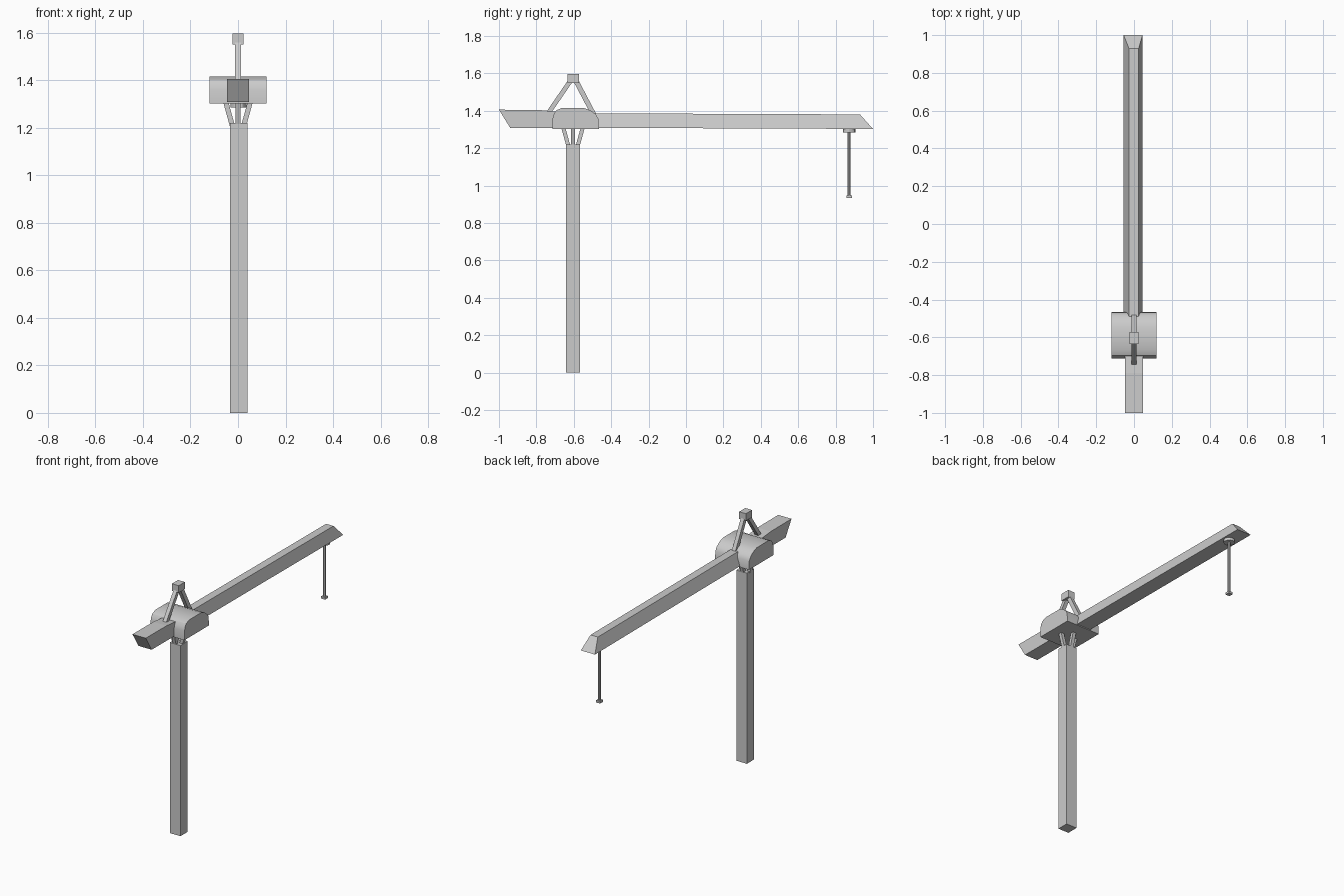
import bpy, bmesh
from mathutils import Vector

if "Cube" in bpy.data.objects:
    bpy.data.objects.remove(bpy.data.objects["Cube"])


def make(name, verts, faces):
    me = bpy.data.meshes.new(name)
    me.from_pydata(verts, [], faces)
    bm = bmesh.new()
    bm.from_mesh(me)
    bmesh.ops.recalc_face_normals(bm, faces=bm.faces)
    bm.to_mesh(me)
    bm.free()
    ob = bpy.data.objects.new(name, me)
    bpy.context.collection.objects.link(ob)
    return ob


def loft(name, rings):
    """Join equal-sized point rings and cap both ends."""
    n = len(rings[0])
    faces = [tuple(range(n)), tuple(range((len(rings) - 1) * n, len(rings) * n))]
    for r in range(len(rings) - 1):
        for i in range(n):
            j = (i + 1) % n
            faces.append((r * n + i, r * n + j, (r + 1) * n + j, (r + 1) * n + i))
    return make(name, [p for ring in rings for p in ring], faces)


def box(name, x0, x1, y0, y1, z0, z1):
    return loft(name, [[(x0, y0, z), (x1, y0, z), (x1, y1, z), (x0, y1, z)] for z in (z0, z1)])


def beam(name, a, b, w, d):
    """Slanted bar with horizontal ends: w along x, d along y."""
    return loft(name, [[(p[0] + sx * w / 2, p[1] + sy * d / 2, p[2])
                        for sx, sy in ((-1, -1), (1, -1), (1, 1), (-1, 1))] for p in (a, b)])


def cylinder(name, x, y, z0, z1, r, sides):
    bpy.ops.mesh.primitive_cylinder_add(vertices=sides, radius=r, depth=z1 - z0,
                                        location=(x, y, (z0 + z1) / 2))
    ob = bpy.context.object
    ob.name = name
    bpy.ops.object.shade_smooth_by_angle()
    return ob


CY = -0.604  # mast axis

# Mast
box("mast", -0.034, 0.041, CY - 0.037, CY + 0.037, 0, 1.22)

# Splayed struts between mast and cab
for i, (dx, dy) in enumerate(((1, 0), (-1, 0), (0, 1), (0, -1))):
    beam(f"neck_strut_{i}", (dx * 0.023, CY + dy * 0.023, 1.205),
         (dx * 0.052, CY + dy * 0.052, 1.31), 0.022, 0.022)

# Machinery cab with a rounded roof, profile in y and z
profile = [(-0.713, 1.303), (-0.713, 1.36), (-0.706, 1.385), (-0.695, 1.402),
           (-0.665, 1.415), (-0.545, 1.415), (-0.51, 1.402), (-0.483, 1.382),
           (-0.468, 1.358), (-0.466, 1.303)]
cab = loft("cab", [[(x, y, z) for y, z in profile] for x in (-0.12, 0.12)])
bpy.context.view_layer.objects.active = cab
cab.select_set(True)
bpy.ops.object.shade_smooth_by_angle()

# Long tapered-section jib with a sloped tip
loft("jib", [[(-0.055, yb, zb), (0.045, yb, zb), (0.025, yt, zt), (-0.027, yt, zt)]
             for yb, zb, yt, zt in ((-0.6, 1.309, -0.6, 1.387), (0.4, 1.306, 0.4, 1.383),
                                    (1.0, 1.303, 0.93, 1.381))])

# Counter-jib with an undercut rear end
loft("counter_jib", [[(-0.047, yb, 1.309), (0.047, yb, 1.309), (0.047, yt, zt), (-0.047, yt, zt)]
                     for yb, yt, zt in ((-0.94, -1.0, 1.406), (-0.79, -0.79, 1.405),
                                        (-0.6, -0.6, 1.387))])

# A-frame above the cab
box("a_frame_cap", -0.024, 0.024, -0.634, -0.572, 1.55, 1.596)
beam("a_frame_rear_leg", (0, -0.618, 1.56), (0, -0.735, 1.39), 0.025, 0.03)
beam("a_frame_front_leg", (0, -0.588, 1.56), (0, -0.488, 1.37), 0.025, 0.03)

# Trolley, hoist rod and hook block
cylinder("trolley", 0.002, 0.872, 1.285, 1.308, 0.033, 12)
cylinder("hoist_rod", 0.002, 0.872, 0.945, 1.29, 0.0085, 8)
box("hook_block", -0.013, 0.017, 0.857, 0.887, 0.935, 0.948)
